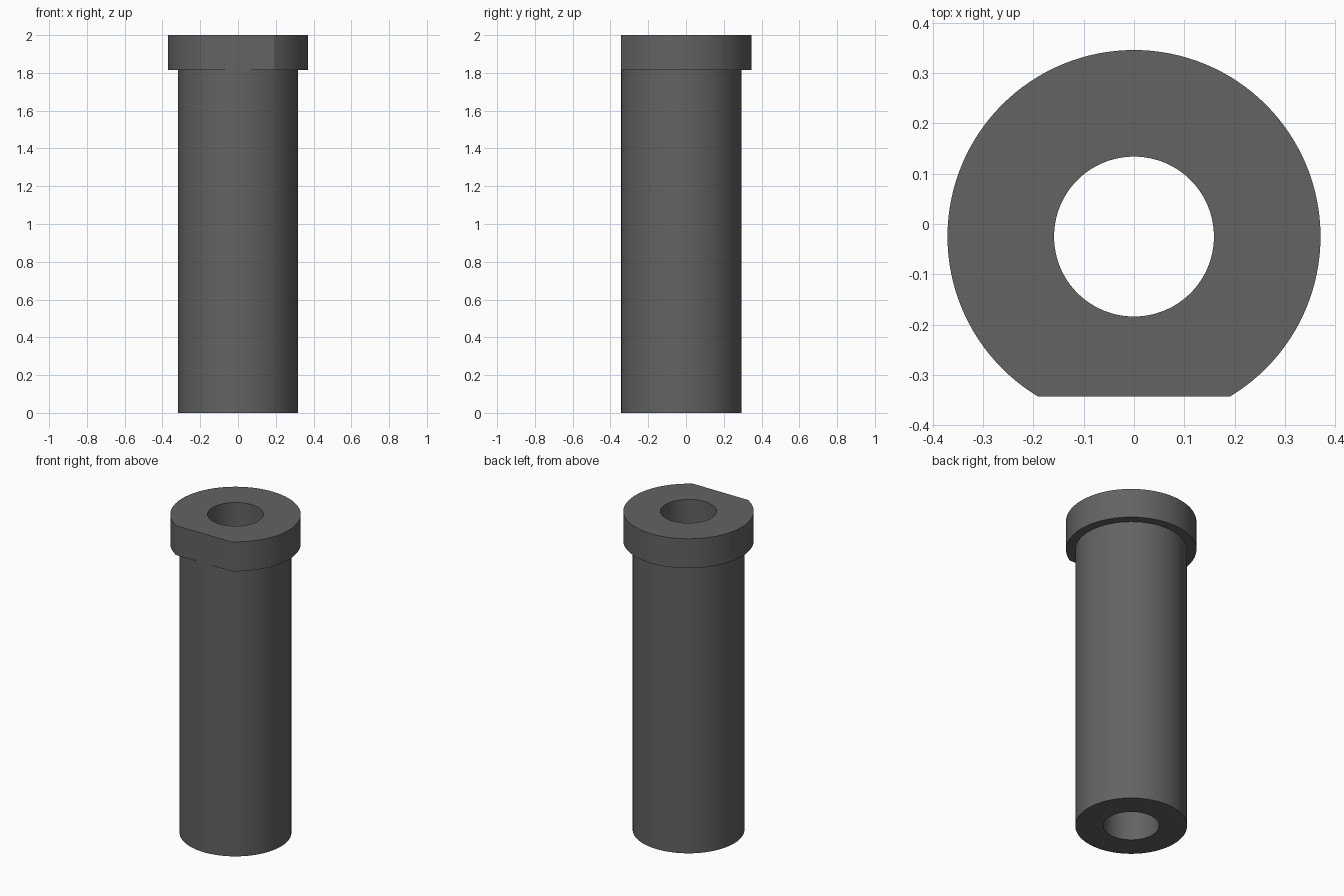
import bpy, bmesh, math

if "Cube" in bpy.data.objects:
    bpy.data.objects.remove(bpy.data.objects["Cube"])

BORE_R, BODY_R, HEAD_R = 0.159, 0.318, 0.371
HEAD_Z, TOP_Z = 1.815, 2.0
FLAT = 0.3185        # distance from the axis to the flat on the head
AXIS_Y = -0.025      # axis shift that centres the flatted head
SEGMENTS = 128

steel = bpy.data.materials.new("dark grey steel")
steel.diffuse_color = (0.125, 0.125, 0.125, 1)
steel.use_nodes = True
steel.node_tree.nodes["Principled BSDF"].inputs["Base Color"].default_value = steel.diffuse_color

# Angles around the axis, with the two exact corners of the flat added
corner = math.asin(FLAT / HEAD_R)
angles = [2 * math.pi * i / SEGMENTS for i in range(SEGMENTS)]
angles = sorted(angles + [math.pi + corner, 2 * math.pi - corner])


def head_radius(a):
    """Radius of the head, cut short by the front flat."""
    s = -math.sin(a)
    return min(HEAD_R, FLAT / s) if s > 0.1 else HEAD_R


def ring(bm, radius, z):
    verts = []
    for a in angles:
        r = radius(a) if callable(radius) else radius
        verts.append(bm.verts.new((r * math.cos(a), r * math.sin(a) + AXIS_Y, z)))
    return verts


# Closed profile: bore, head with flat, shoulder, body, bottom
bm = bmesh.new()
profile = [(BORE_R, 0), (BODY_R, 0), (BODY_R, HEAD_Z),
           (head_radius, HEAD_Z), (head_radius, TOP_Z), (BORE_R, TOP_Z)]
rings = [ring(bm, r, z) for r, z in profile]
n = len(angles)
for k, lower in enumerate(rings):
    upper = rings[(k + 1) % len(rings)]
    for i in range(n):
        j = (i + 1) % n
        bm.faces.new((lower[i], lower[j], upper[j], upper[i]))
bmesh.ops.recalc_face_normals(bm, faces=bm.faces)

mesh = bpy.data.meshes.new("flanged_bushing")
bm.to_mesh(mesh)
bm.free()
mesh.materials.append(steel)
bushing = bpy.data.objects.new("flanged_bushing", mesh)
bpy.context.collection.objects.link(bushing)

# Smooth round walls, sharp rims and flat corners
bpy.context.view_layer.objects.active = bushing
bushing.select_set(True)
bpy.ops.object.shade_smooth_by_angle(angle=math.radians(20))
